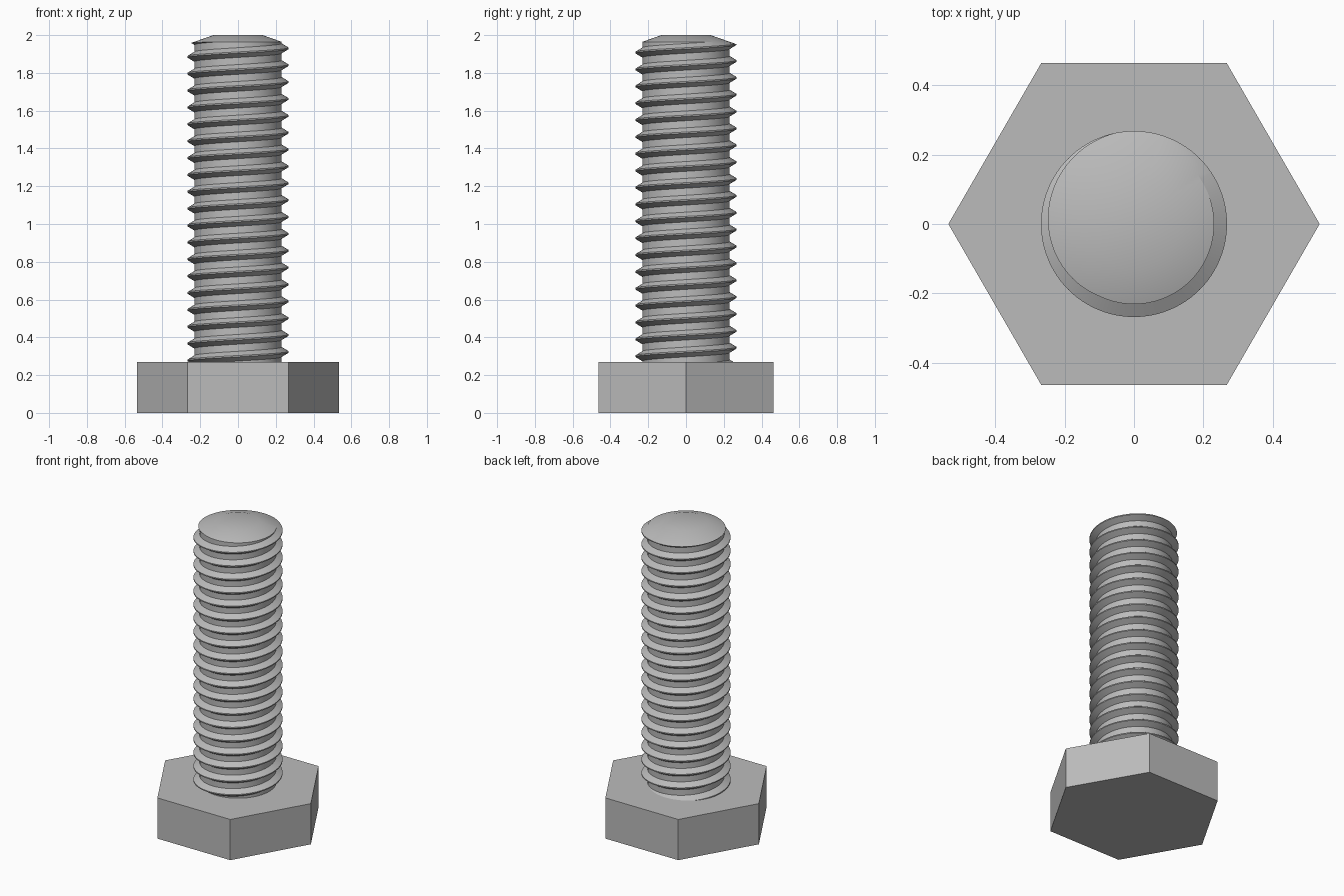
import bpy, bmesh, math

cube = bpy.data.objects.get("Cube")
if cube:
    bpy.data.objects.remove(cube, do_unlink=True)

# Plain grey metal
metal = bpy.data.materials.new("grey metal")
metal.use_nodes = True
GREY = (0.5, 0.5, 0.5, 1)
metal.diffuse_color = GREY
metal.node_tree.nodes["Principled BSDF"].inputs["Base Color"].default_value = GREY

HEAD_H, HEAD_R = 0.27, 0.535
CREST, ROOT, PITCH = 0.268, 0.231, 0.0893
TOP, TIP_R, TIP_SLOPE = 2.0, 0.13, 0.35
SEGS = 96
CREST_Z = 1.93          # height of the last crest on the +x side
# One thread turn: (radius, height as a fraction of the pitch)
TURN = [(CREST, 0.0), (CREST, 0.08), (ROOT, 0.33), (ROOT, 0.75)]


def finish(bm, name):
    bmesh.ops.recalc_face_normals(bm, faces=bm.faces)
    mesh = bpy.data.meshes.new(name)
    bm.to_mesh(mesh)
    bm.free()
    obj = bpy.data.objects.new(name, mesh)
    bpy.context.collection.objects.link(obj)
    mesh.materials.append(metal)
    return obj


def over_tip(p):
    """How far a profile point lies above the tip cone."""
    return p[1] - (TOP - (p[0] - TIP_R) * TIP_SLOPE)


def column(a):
    """Thread profile at one angle, trimmed by head and tip cone."""
    pts = []
    shift = CREST_Z + PITCH * (a / math.tau - 0.04)
    for k in range(-20, 3):
        for r, f in TURN:
            p = (r, max(shift + PITCH * (k + f), HEAD_H - 0.03))
            if pts and over_tip(p) >= 0:
                q = pts[-1]
                d0, d1 = over_tip(q), over_tip(p)
                t = 0 if d0 >= -1e-7 else d0 / (d0 - d1)
                p = (q[0] + t * (p[0] - q[0]), q[1] + t * (p[1] - q[1]))
            pts.append(p)
    return pts + [(TIP_R, TOP)]


# Hexagonal head
bm = bmesh.new()
bmesh.ops.create_cone(bm, cap_ends=True, segments=6, radius1=HEAD_R, radius2=HEAD_R, depth=HEAD_H)
turn = min(math.atan2(v.co.y, v.co.x) % (math.pi / 3) for v in bm.verts)
for v in bm.verts:
    a = round((math.atan2(v.co.y, v.co.x) - turn) / (math.pi / 3)) * math.pi / 3
    v.co = (HEAD_R * math.cos(a), HEAD_R * math.sin(a), v.co.z + HEAD_H / 2)
finish(bm, "hex_head")

# Threaded shank with a chamfered tip; the last column is one pitch higher
bm = bmesh.new()
cols = []
for i in range(SEGS + 1):
    a = math.tau * i / SEGS
    cols.append([bm.verts.new((r * math.cos(a), r * math.sin(a), z)) for r, z in column(a)])
for c, d in zip(cols, cols[1:]):
    for j in range(len(c) - 1):
        bm.faces.new((c[j], d[j], d[j + 1], c[j + 1]))
bm.faces.new([c[-1] for c in cols[:-1]])
bmesh.ops.remove_doubles(bm, verts=bm.verts, dist=1e-5)
shank = finish(bm, "threaded_shank")

bpy.ops.object.select_all(action='DESELECT')
shank.select_set(True)
bpy.context.view_layer.objects.active = shank
bpy.ops.object.shade_smooth_by_angle(angle=math.radians(28))
